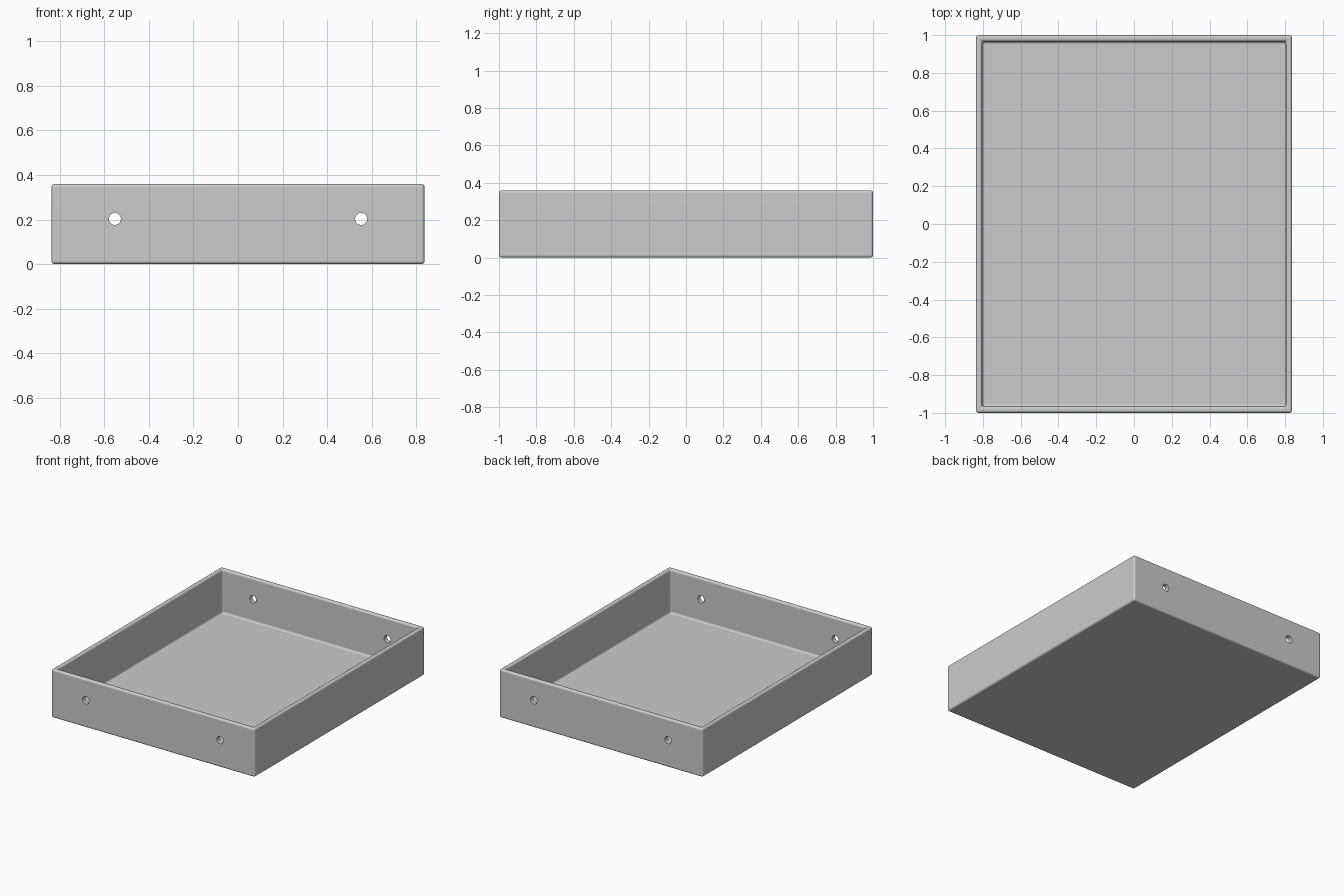
import bpy
import bmesh
from math import radians
from mathutils import Matrix, Vector

if "Cube" in bpy.data.objects:
    bpy.data.objects.remove(bpy.data.objects["Cube"], do_unlink=True)

WIDTH, DEPTH, HEIGHT = 1.675, 2.0, 0.36
WALL, FLOOR, FILLET = 0.034, 0.036, 0.014
HOLE_X, HOLE_Z, HOLE_RADIUS = 0.553, 0.203, 0.027

grey = bpy.data.materials.new("light_grey")
grey.use_nodes = True
colour = (0.6, 0.6, 0.6, 1)
grey.diffuse_color = colour
grey.node_tree.nodes["Principled BSDF"].inputs["Base Color"].default_value = colour


def add_object(name, bm):
    mesh = bpy.data.meshes.new(name)
    bm.to_mesh(mesh)
    bm.free()
    mesh.materials.append(grey)
    obj = bpy.data.objects.new(name, mesh)
    bpy.context.collection.objects.link(obj)
    return obj


# Open tray: a box hollowed from its top, every edge rounded
bm = bmesh.new()
bmesh.ops.create_cube(bm, size=1)
bmesh.ops.scale(bm, vec=(WIDTH, DEPTH, HEIGHT), verts=bm.verts)
bmesh.ops.translate(bm, vec=(0, 0, HEIGHT / 2), verts=bm.verts)
top = max(bm.faces, key=lambda f: f.calc_center_median().z)
bmesh.ops.inset_region(bm, faces=[top], thickness=WALL, use_even_offset=True)
cavity = bmesh.ops.extrude_discrete_faces(bm, faces=[top])["faces"][0]
bmesh.ops.translate(bm, vec=(0, 0, FLOOR - HEIGHT), verts=cavity.verts)
bm.normal_update()
sharp = [e for e in bm.edges if e.calc_face_angle(0) > radians(30)]
bmesh.ops.bevel(bm, geom=sharp, offset=FILLET, offset_type='OFFSET',
                segments=4, profile=0.5, affect='EDGES', clamp_overlap=True)
bmesh.ops.recalc_face_normals(bm, faces=bm.faces)
tray = add_object("tray", bm)

# Mounting holes through the front and back walls
bm = bmesh.new()
for side in (-1, 1):
    for end in (-1, 1):
        place = Matrix.Translation(Vector((side * HOLE_X, end * (DEPTH - WALL) / 2, HOLE_Z)))
        bmesh.ops.create_cone(bm, cap_ends=True, segments=32, radius1=HOLE_RADIUS,
                              radius2=HOLE_RADIUS, depth=WALL * 3,
                              matrix=place @ Matrix.Rotation(radians(90), 4, 'X'))
cutter = add_object("hole_cutter", bm)
cutter.hide_render = True

bpy.ops.object.select_all(action='DESELECT')
tray.select_set(True)
bpy.context.view_layer.objects.active = tray
holes = tray.modifiers.new("holes", 'BOOLEAN')
holes.operation = 'DIFFERENCE'
holes.solver = 'EXACT'
holes.object = cutter
bpy.ops.object.modifier_apply(modifier=holes.name)
bpy.data.objects.remove(cutter, do_unlink=True)

# Soft rounded edges beside flat walls
bpy.ops.object.shade_smooth_by_angle(angle=radians(35))
weighted = tray.modifiers.new("flat_walls", 'WEIGHTED_NORMAL')
weighted.keep_sharp = True
